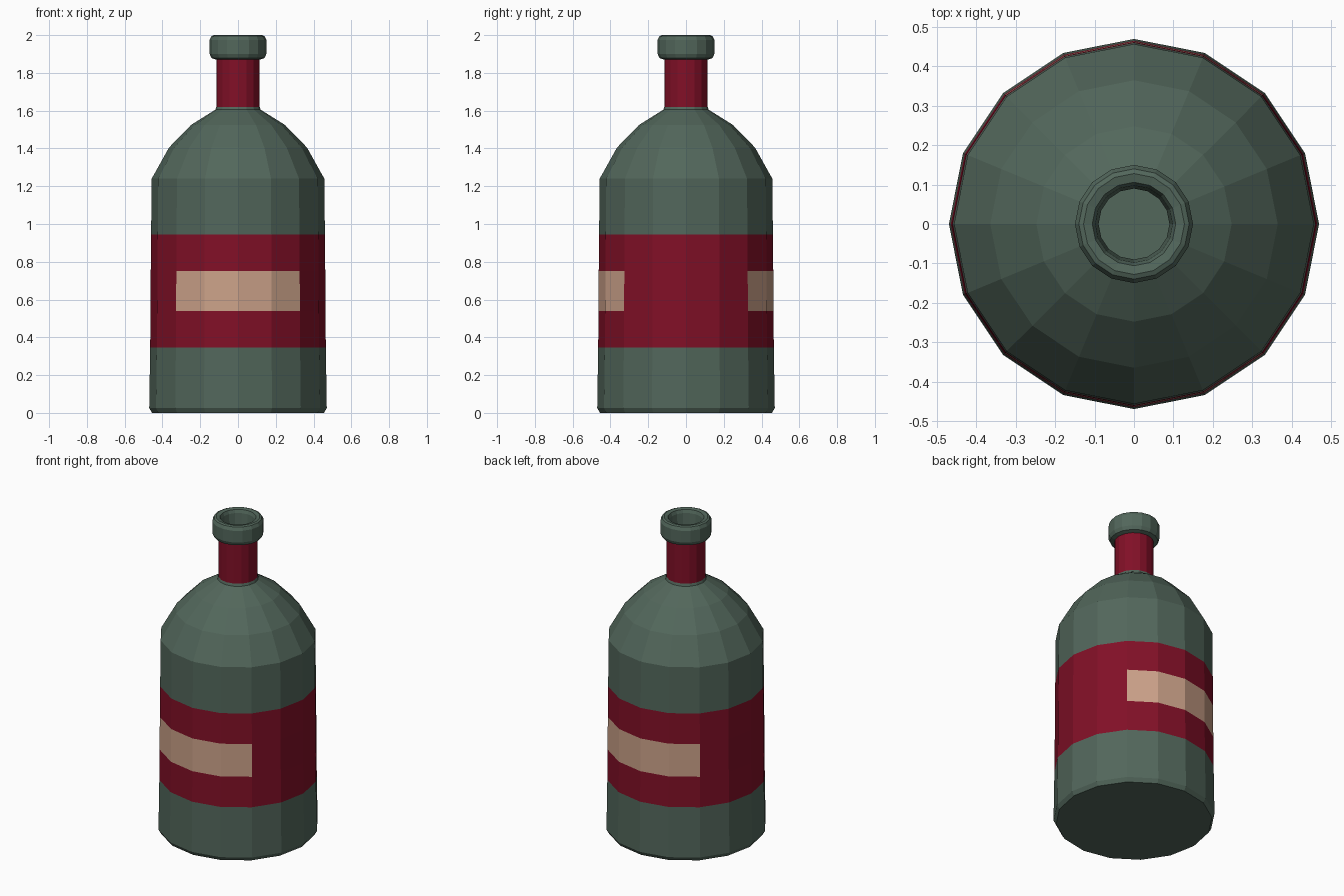
import bpy, bmesh, math

if "Cube" in bpy.data.objects:
    bpy.data.objects.remove(bpy.data.objects["Cube"])

SIDES = 16
GREEN, RED, CREAM = 0, 1, 2


def material(name, rgb):
    m = bpy.data.materials.new(name)
    m.diffuse_color = (*rgb, 1)
    m.use_nodes = True
    m.node_tree.nodes["Principled BSDF"].inputs["Base Color"].default_value = m.diffuse_color
    return m


# Bottle profile (radius, height, colour of the band above): outside going up, then inside going down
profile = [
    (0.455, 0.0, GREEN), (0.47, 0.025, GREEN),
    (0.465, 0.345, RED), (0.463, 0.54, CREAM), (0.462, 0.75, RED), (0.46, 0.945, GREEN),
    (0.457, 1.24, GREEN), (0.365, 1.405, GREEN), (0.248, 1.525, GREEN),
    (0.12, 1.605, GREEN), (0.115, 1.62, RED), (0.115, 1.87, GREEN),
    (0.14, 1.878, GREEN), (0.15, 1.9, GREEN), (0.15, 1.975, GREEN), (0.14, 1.995, GREEN),
    (0.128, 2.0, GREEN), (0.106, 1.995, GREEN), (0.098, 1.975, GREEN),
    (0.09, 1.87, RED), (0.09, 1.61, GREEN), (0.235, 1.50, GREEN), (0.345, 1.39, GREEN),
    (0.432, 1.23, GREEN), (0.44, 0.03, GREEN),
]

bm = bmesh.new()
rings = [[bm.verts.new((r * math.cos(2 * math.pi * i / SIDES),
                        r * math.sin(2 * math.pi * i / SIDES), z)) for i in range(SIDES)]
         for r, z, _ in profile]

# Bands between rings; the cream patch covers four sides at the front and four at the back
for (r, z, colour), a, b in zip(profile, rings, rings[1:]):
    for i in range(SIDES):
        j = (i + 1) % SIDES
        f = bm.faces.new((a[i], a[j], b[j], b[i]))
        f.material_index = RED if colour == CREAM and i % 8 not in (2, 3, 4, 5) else colour

# Base underneath and floor inside
bm.faces.new(rings[0][::-1])
bm.faces.new(rings[-1])

mesh = bpy.data.meshes.new("bottle")
bm.to_mesh(mesh)
bm.free()
bottle = bpy.data.objects.new("bottle", mesh)
bpy.context.collection.objects.link(bottle)
for m in (material("green_glass", (0.085, 0.135, 0.105)),
          material("red_label", (0.22, 0.005, 0.02)),
          material("cream_patch", (0.60, 0.36, 0.25))):
    mesh.materials.append(m)
